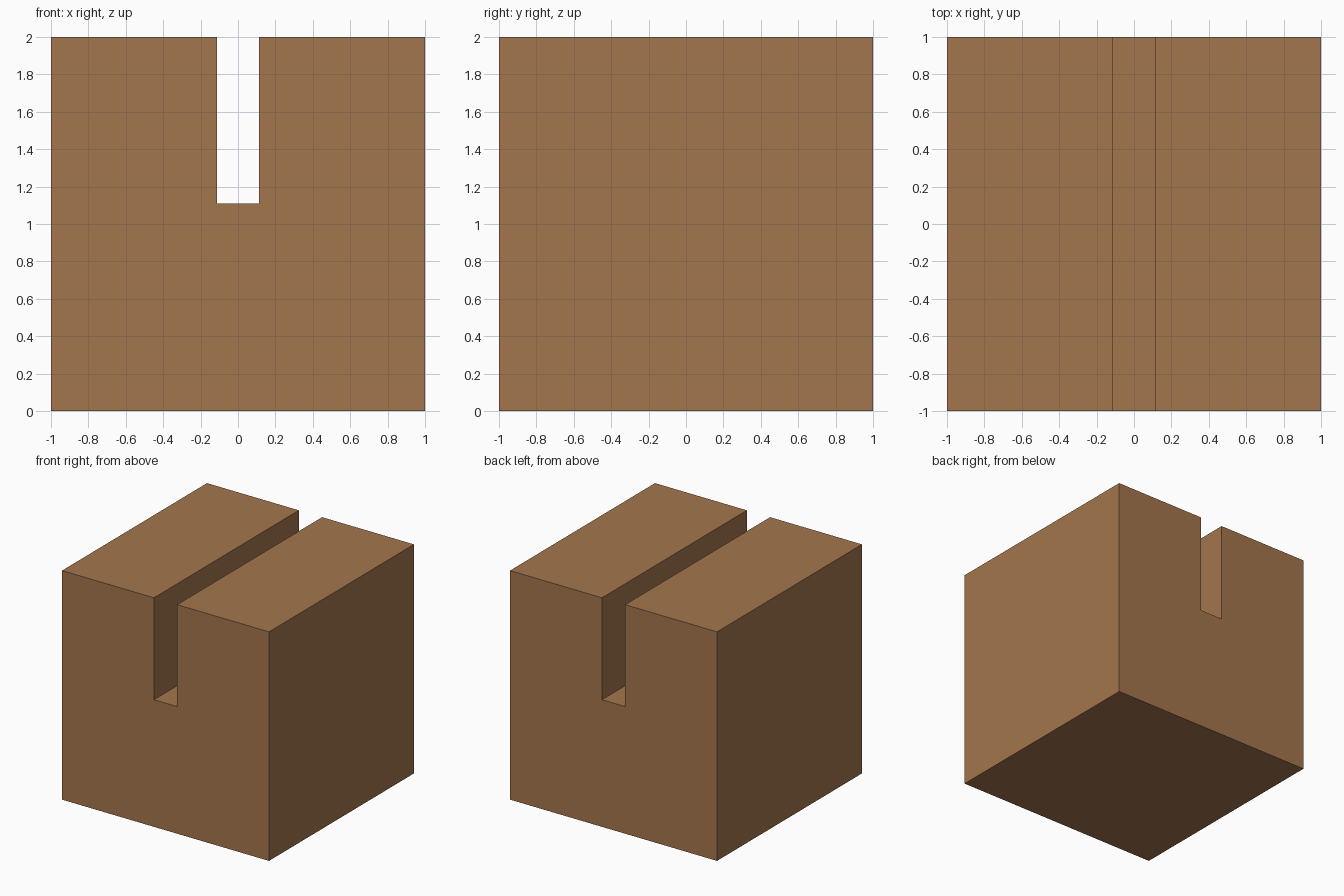
import bpy
import bmesh

if "Cube" in bpy.data.objects:
    bpy.data.objects.remove(bpy.data.objects["Cube"])

HALF = 1.0      # half width and depth
TOP = 2.0       # block height
SLOT = 0.112    # half slot width
FLOOR = 1.11    # slot floor height

# Front profile: right half, mirrored to give the slotted outline
right = [(HALF, 0), (HALF, TOP), (SLOT, TOP), (SLOT, FLOOR)]
profile = right + [(-x, z) for x, z in reversed(right)]

# Extrude the profile from front to back
bm = bmesh.new()
face = bm.faces.new([bm.verts.new((x, -HALF, z)) for x, z in profile])
ext = bmesh.ops.extrude_face_region(bm, geom=[face])
moved = [v for v in ext["geom"] if isinstance(v, bmesh.types.BMVert)]
bmesh.ops.translate(bm, verts=moved, vec=(0, 2 * HALF, 0))
bmesh.ops.recalc_face_normals(bm, faces=bm.faces)

mesh = bpy.data.meshes.new("slotted_block")
bm.to_mesh(mesh)
bm.free()
block = bpy.data.objects.new("slotted_block", mesh)
bpy.context.collection.objects.link(block)

# Brown wood colour
wood = bpy.data.materials.new("brown_wood")
wood.diffuse_color = (0.37, 0.18, 0.075, 1)
wood.use_nodes = True
wood.node_tree.nodes["Principled BSDF"].inputs["Base Color"].default_value = wood.diffuse_color
mesh.materials.append(wood)
